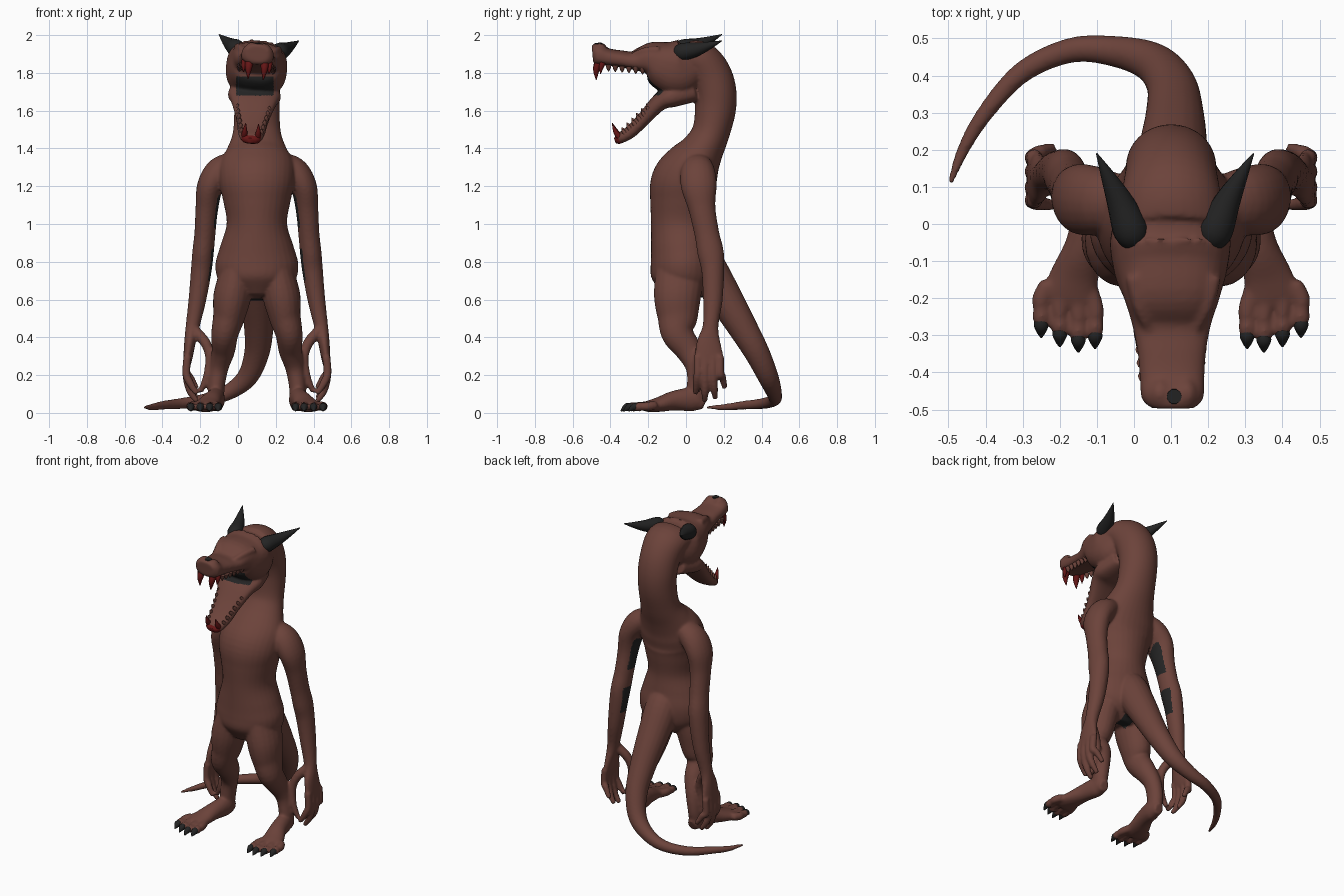
import bpy, bmesh, math
from mathutils import Vector, Matrix

CX = 0.1  # body mid-plane


def mat(name, rgb):
    m = bpy.data.materials.new(name)
    m.diffuse_color = (*rgb, 1)
    return m


BROWN = mat("brown hide", (0.15, 0.056, 0.043))
BLACK = mat("charcoal", (0.017, 0.017, 0.017))
RED = mat("dark red", (0.13, 0.008, 0.008))
ROLL = (Matrix.Translation((CX, 0, 1.85)) @ Matrix.Rotation(math.radians(4.5), 4, 'Y')
        @ Matrix.Translation((-CX, 0, -1.85)))


def tube(bm, pts, s=1, p=2.0, sides=20, steps=5, m=None):
    """Smooth loft through (dx, y, z, half width, half depth) stations, s mirrors it."""
    P = [Vector((CX + s * q[0], q[1], q[2], q[3], q[-1])) for q in pts]
    S = []
    for i in range(len(P) - 1):
        a, b, c, d = P[max(i - 1, 0)], P[i], P[i + 1], P[min(i + 2, len(P) - 1)]
        for k in range(steps):
            t = k / steps
            S.append(0.5 * (2 * b + (c - a) * t + (2 * a - 5 * b + 4 * c - d) * t * t
                            + (3 * b - a - 3 * c + d) * t ** 3))
    S.append(P[-1])
    C = [Vector(q[:3]) for q in S]
    side, rings = Vector((1, 0, 0)), []
    for i, q in enumerate(S):
        t = (C[min(i + 1, len(C) - 1)] - C[max(i - 1, 0)]).normalized()
        side = (side - t * side.dot(t)).normalized()
        up = t.cross(side)
        ring = []
        for j in range(sides):
            w = 2 * math.pi * j / sides
            c, n = math.cos(w), math.sin(w)
            c, n = (math.copysign(abs(v) ** (2 / p), v) for v in (c, n))
            v = C[i] + side * (c * max(q[3], .001)) + up * (n * max(q[4], .001))
            ring.append(bm.verts.new(m @ v if m else v))
        rings.append(ring)
    for r0, r1 in zip(rings, rings[1:]):
        for j in range(sides):
            bm.faces.new((r0[j], r0[(j + 1) % sides], r1[(j + 1) % sides], r1[j]))
    bm.faces.new(rings[0][::-1])
    bm.faces.new(rings[-1])


def finish(bm, name, *mats):
    bmesh.ops.recalc_face_normals(bm, faces=bm.faces)
    me = bpy.data.meshes.new(name)
    bm.to_mesh(me)
    bm.free()
    for m in mats:
        me.materials.append(m)
    ob = bpy.data.objects.new(name, me)
    bpy.context.collection.objects.link(ob)
    bpy.context.view_layer.objects.active = ob
    for o in bpy.context.selected_objects:
        o.select_set(False)
    ob.select_set(True)
    bpy.ops.object.shade_smooth_by_angle(angle=math.radians(50))
    return ob


TOES = ((.205, -.305), (.25, -.315), (.3, -.30), (.35, -.275))

bm = bmesh.new()
# torso and neck
tube(bm, [(0, -.04, .61, .09, .09), (0, -.025, .69, .195, .16), (0, -.015, .78, .22, .172),
          (0, -.02, .88, .195, .165), (0, -.025, 1.0, .16, .16), (0, -.02, 1.12, .178, .17),
          (0, -.01, 1.22, .20, .175), (0, .035, 1.31, .20, .15), (0, .085, 1.39, .16, .115),
          (0, .13, 1.48, .128, .10), (0, .155, 1.6, .12, .108), (0, .155, 1.7, .122, .112),
          (0, .125, 1.79, .125, .115), (0, .07, 1.86, .135, .11), (0, 0, 1.88, .14, .09)], sides=32)
# tail
tube(bm, [(0, .0, .93, .06), (0, .085, .8, .105), (.005, .19, .635, .095), (.01, .295, .46, .079),
          (0, .375, .32, .067), (-.05, .435, .19, .055), (-.15, .465, .11, .042), (-.27, .468, .07, .034),
          (-.4, .41, .05, .029), (-.5, .3, .04, .023), (-.56, .2, .03, .017), (-.595, .11, .03, .008)])
# skull with snout, then lower jaw
tube(bm, [(0, .06, 1.86, .12, .1), (0, -.03, 1.825, .16, .15), (0, -.11, 1.84, .155, .135),
          (0, -.19, 1.872, .132, .092), (0, -.27, 1.865, .107, .05), (0, -.35, 1.875, .092, .044),
          (0, -.42, 1.885, .087, .046), (0, -.47, 1.9, .083, .057), (0, -.495, 1.9, .06, .045)],
     p=2.5, sides=32, m=ROLL)
tube(bm, [(0, .05, 1.71, .11, .06), (0, -.07, 1.68, .14, .06), (0, -.14, 1.645, .122, .045),
          (0, -.22, 1.56, .09, .036), (0, -.29, 1.49, .074, .033), (0, -.345, 1.455, .06, .028),
          (0, -.368, 1.445, .04, .02)], p=2.6, sides=28, m=ROLL)
for s in (-1, 1):
    # brow ridges and nostril bumps
    tube(bm, [(.06, -.29, 1.895, .012), (.09, -.22, 1.922, .02), (.108, -.14, 1.93, .022)], s, m=ROLL)
    tube(bm, [(.035, -.42, 1.915, .015), (.035, -.455, 1.93, .03), (.035, -.49, 1.925, .02)], s, m=ROLL)
    # arm and palm
    tube(bm, [(.1, .06, 1.335, .05, .06), (.19, .062, 1.285, .075, .09), (.247, .068, 1.2, .07, .095),
              (.265, .085, 1.08, .06, .072), (.275, .11, .95, .056, .066), (.285, .13, .85, .057, .07),
              (.295, .142, .75, .055, .06), (.315, .142, .6, .047, .052), (.34, .13, .46, .037, .042),
              (.355, .12, .37, .03, .065), (.365, .122, .29, .024, .076), (.37, .122, .25, .018, .06)], s)
    # fingers and thumb
    for y0, y1, zt in ((.062, .05, .1), (.1, .1, .06), (.142, .155, .075), (.18, .205, .13)):
        tube(bm, [(.367, y0, .3, .022), (.374, y0, .21, .022), (.355, (y0 + y1) / 2, zt + .06, .021),
                  (.318, y1, zt, .014)], s, sides=12)
    tube(bm, [(.335, .115, .44, .03), (.275, .085, .375, .028), (.25, .07, .3, .025),
              (.262, .06, .2, .022), (.3, .065, .11, .014)], s, sides=12)
    # leg
    tube(bm, [(.1, -.03, .76, .09, .13), (.13, -.045, .62, .1, .125), (.148, -.045, .51, .085, .108),
              (.17, -.045, .42, .072, .086), (.178, .015, .33, .062, .07), (.2, .055, .24, .05, .056),
              (.215, .06, .14, .045, .055), (.215, .05, .06, .043, .05)], s)
    # foot and toes
    tube(bm, [(.215, .1, .05, .03, .035), (.215, .04, .07, .046, .063), (.235, -.06, .065, .052, .053),
              (.26, -.14, .045, .066, .04), (.275, -.2, .034, .076, .03), (.28, -.225, .03, .065, .02)], s)
    for i, (dx, y) in enumerate(TOES):
        tube(bm, [(.225 + .035 * i, -.16, .04, .024), (dx, y + .075, .035, .025), (dx, y + .045, .033, .022),
                  (dx, y + .025, .032, .025), (dx, y, .027, .018)], s, sides=12)

body = finish(bm, "body", BROWN, BLACK)
# fuse all limbs into one skin
r = body.modifiers.new("fuse", 'REMESH')
r.mode, r.voxel_size = 'VOXEL', 0.008
sm = body.modifiers.new("soften", 'SMOOTH')
sm.factor, sm.iterations = 0.5, 6
for name in [md.name for md in body.modifiers if md.name in ("fuse", "soften")]:
    bpy.ops.object.modifier_apply(modifier=name)
# dark patches: inner arms, back of the mouth, under the tail root
for f in body.data.polygons:
    f.use_smooth = True
    x, y, z = f.center
    s = 1 if x > CX else -1
    inner_arm = (abs(x - CX) > .18 and f.normal.x * s < -.82
                 and (.98 < z < 1.2 or .7 < z < .87))
    throat = abs(x - .09) < .1 and 1.68 < z < 1.78 and -.22 < y < 0 and f.normal.y < -.2
    under = abs(x - CX) < .04 and z < .68 and -.02 < y < .09 and f.normal.z < -.4
    f.material_index = int(inner_arm or throat or under)

# horns
for s, side in ((-1, "right"), (1, "left")):
    bm = bmesh.new()
    tube(bm, [(.105, -.05, 1.905, .035), (.115, -.015, 1.92, .048), (.145, .06, 1.937, .036),
              (.18, .13, 1.962, .019), (.212, .19, 1.987, .002)], s, sides=16, m=ROLL)
    finish(bm, side + "_horn", BLACK)

# toe claws
bm = bmesh.new()
for s in (-1, 1):
    for dx, y in TOES:
        tube(bm, [(dx, y + .02, .034, .016), (dx, y + .003, .032, .02), (dx, y - .013, .023, .014),
                  (dx, y - .03, .01, .003)], s, sides=12)
finish(bm, "toe_claws", BLACK)

# nose patch
bm = bmesh.new()
tube(bm, [(0, -.465, 1.94, .022), (0, -.465, 1.958, .02)], sides=10, steps=1, m=ROLL)
finish(bm, "nose_patch", BLACK)

# red front fangs, upper and lower, with the lower gum
bm = bmesh.new()
for s in (-1, 1):
    tube(bm, [(.04, -.46, 1.86, .022), (.042, -.475, 1.82, .018), (.04, -.475, 1.765, .002)],
         s, sides=10, m=ROLL)
    tube(bm, [(.036, -.345, 1.455, .018), (.036, -.37, 1.485, .014), (.034, -.39, 1.53, .002)],
         s, sides=10, m=ROLL)
    tube(bm, [(.066, -.44, 1.86, .016), (.068, -.45, 1.83, .012), (.068, -.452, 1.8, .002)],
         s, sides=10, m=ROLL)
tube(bm, [(0, -.335, 1.455, .05, .024), (0, -.36, 1.446, .05, .024), (0, -.376, 1.44, .03, .014)],
     p=2.6, m=ROLL)
finish(bm, "front_fangs", RED)

# small side teeth along both jaws
bm = bmesh.new()
for s in (-1, 1):
    for i in range(6):
        t = i / 5
        dx, y, z = .074 + .016 * t, -.41 + .18 * t, 1.85 - .015 * t
        tube(bm, [(dx, y, z, .016), (dx, y, z - .02, .011), (dx, y, z - .036, .002)],
             s, sides=8, steps=2, m=ROLL)
        dx, y, z = .053 + .032 * t, -.32 + .13 * t, 1.48 + .125 * t
        tube(bm, [(dx, y, z, .014), (dx, y - .012, z + .014, .01), (dx, y - .02, z + .026, .002)],
             s, sides=8, steps=2, m=ROLL)
finish(bm, "side_teeth", BROWN)
